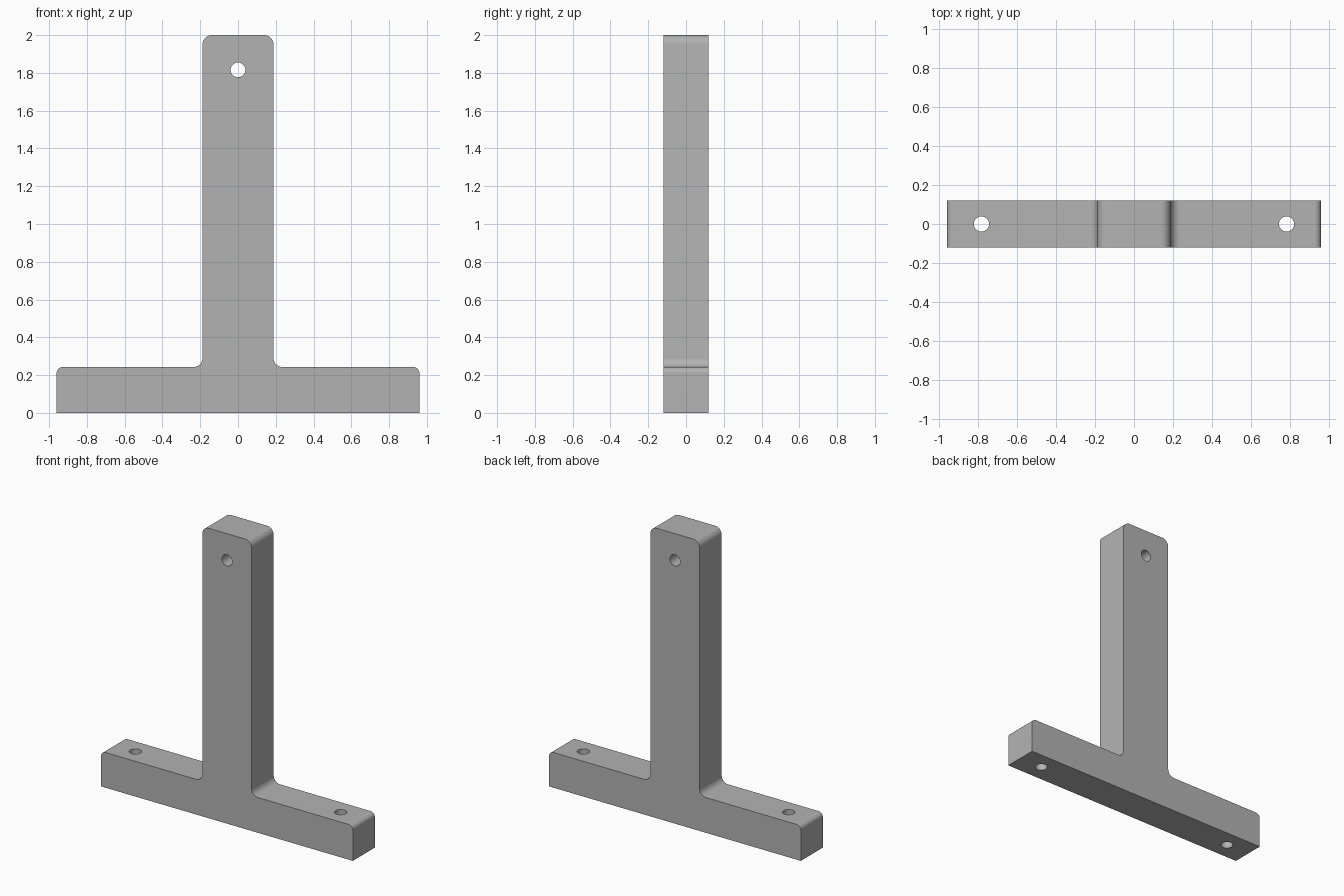
import bpy, bmesh, math
from mathutils import Vector

cube = bpy.data.objects.get("Cube")
if cube:
    bpy.data.objects.remove(cube, do_unlink=True)

HALF_DEPTH = 0.12
HOLE_RADIUS = 0.039

grey = bpy.data.materials.new("plain grey")
grey.use_nodes = True
grey.diffuse_color = (0.45, 0.45, 0.45, 1)
grey.node_tree.nodes["Principled BSDF"].inputs["Base Color"].default_value = grey.diffuse_color


def rounded(points, steps=10):
    """Replace each (x, z, radius) corner of an outline with a tangent arc."""
    outline = []
    for i, (x, z, r) in enumerate(points):
        p = Vector((x, z))
        if r == 0:
            outline.append(p)
            continue
        a = (Vector(points[i - 1][:2]) - p).normalized()
        b = (Vector(points[(i + 1) % len(points)][:2]) - p).normalized()
        centre = p + (a + b) * r
        for s in range(steps + 1):
            t = s / steps * math.pi / 2
            outline.append(centre - b * r * math.cos(t) - a * r * math.sin(t))
    return outline


# Inverted T outline: right half, then mirrored
right = [(0.96, 0, 0), (0.96, 0.243, 0.033), (0.188, 0.243, 0.048), (0.188, 2, 0.05)]
left = [(-x, z, r) for x, z, r in reversed(right)]

# Extruded stand body
bm = bmesh.new()
face = bm.faces.new([bm.verts.new((p.x, -HALF_DEPTH, p.y)) for p in rounded(right + left)])
ext = bmesh.ops.extrude_face_region(bm, geom=[face])
bmesh.ops.translate(bm, vec=(0, 2 * HALF_DEPTH, 0),
                    verts=[v for v in ext["geom"] if isinstance(v, bmesh.types.BMVert)])
bmesh.ops.recalc_face_normals(bm, faces=bm.faces)
mesh = bpy.data.meshes.new("t_stand")
bm.to_mesh(mesh)
bm.free()
stand = bpy.data.objects.new("t_stand", mesh)
bpy.context.collection.objects.link(stand)
mesh.materials.append(grey)


def drill(name, location, rotation=(0, 0, 0)):
    """Cut a round through hole into the stand."""
    bpy.ops.mesh.primitive_cylinder_add(vertices=40, radius=HOLE_RADIUS, depth=0.6,
                                        location=location, rotation=rotation)
    cutter = bpy.context.object
    cutter.name = name
    cutter.hide_render = True
    cutter.data.materials.append(grey)
    mod = stand.modifiers.new(name, "BOOLEAN")
    mod.operation = "DIFFERENCE"
    mod.solver = "EXACT"
    mod.object = cutter
    bpy.context.view_layer.objects.active = stand
    bpy.ops.object.modifier_apply(modifier=mod.name)
    bpy.data.objects.remove(cutter, do_unlink=True)


# Screw holes: one through the post, one through each foot
drill("post_hole", (0, 0, 1.816), (math.pi / 2, 0, 0))
for side, name in ((1, "left_foot_hole"), (-1, "right_foot_hole")):
    drill(name, (side * 0.783, 0, 0.12))

# Smooth rounded corners, sharp edges elsewhere
bpy.ops.object.select_all(action="DESELECT")
stand.select_set(True)
bpy.context.view_layer.objects.active = stand
bpy.ops.object.shade_smooth_by_angle(angle=math.radians(30))
